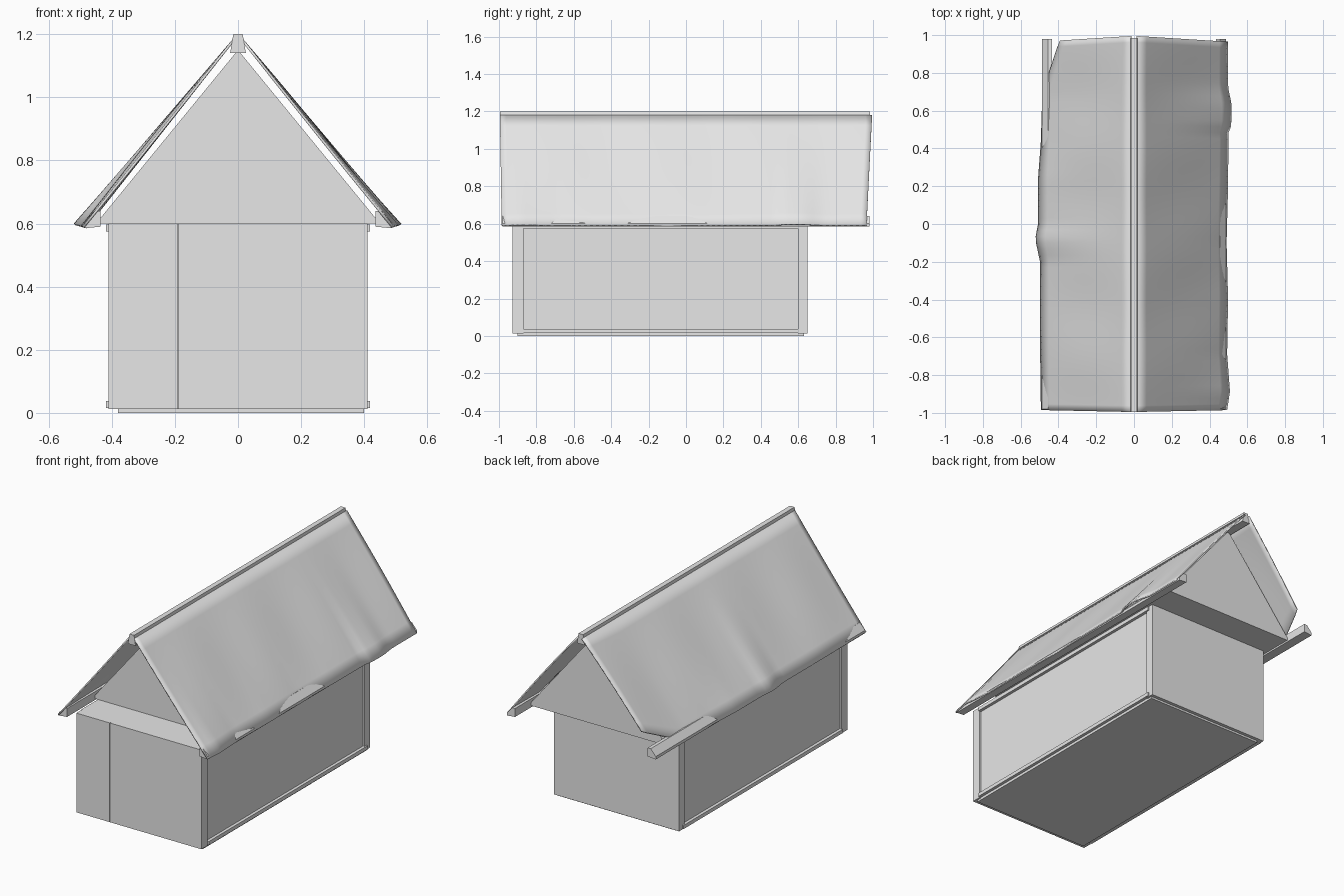
import bpy
import bmesh
import math

cube = bpy.data.objects.get("Cube")
if cube:
    bpy.data.objects.remove(cube, do_unlink=True)

grey = bpy.data.materials.new("plain grey")
grey.use_nodes = True
grey.diffuse_color = (0.8, 0.8, 0.8, 1)
grey.node_tree.nodes["Principled BSDF"].inputs["Base Color"].default_value = (0.8, 0.8, 0.8, 1)


def finish(name, bm):
    bmesh.ops.recalc_face_normals(bm, faces=bm.faces)
    mesh = bpy.data.meshes.new(name)
    bm.to_mesh(mesh)
    bm.free()
    mesh.materials.append(grey)
    obj = bpy.data.objects.new(name, mesh)
    bpy.context.collection.objects.link(obj)
    return obj


def prism(name, profile, y0, y1):
    """Extrude an x-z outline along y."""
    bm = bmesh.new()
    face = bm.faces.new([bm.verts.new((x, y0, z)) for x, z in profile])
    ext = bmesh.ops.extrude_face_region(bm, geom=[face])["geom"]
    moved = [v for v in ext if isinstance(v, bmesh.types.BMVert)]
    bmesh.ops.translate(bm, verts=moved, vec=(0, y1 - y0, 0))
    return finish(name, bm)


def box(name, x0, x1, y0, y1, z0, z1):
    return prism(name, [(x0, z0), (x1, z0), (x1, z1), (x0, z1)], y0, y1)


def lookup(table, y):
    """Piecewise linear value along the roof."""
    for (a, va), (b, vb) in zip(table, table[1:]):
        if y <= b:
            return va + (vb - va) * max(0, y - a) / (b - a)
    return table[-1][1]


def roof_sheet(name, side, eave, length):
    """Thin sagging sheet from the ridge to an uneven eave."""
    bm = bmesh.new()
    rows, cols = 60, 10
    grid = []
    for i in range(rows + 1):
        s = -1 + 2 * i / rows
        reach = lookup(length, s)
        row = []
        for j in range(cols + 1):
            t = reach * j / cols
            bulge = (lookup(eave, s) - 0.5) * t * t
            ripple = 0.003 * math.sin(11 * s + 3 * side) * math.sin(math.pi * t)
            x = 0.015 + 0.485 * t + bulge + ripple
            z = 1.18 - 0.588 * t + 0.3 * bulge + ripple
            y = s * (0.995 - (0.03 if s > 0 else 0.01) * t)
            row.append(bm.verts.new((side * x, y, z)))
        grid.append(row)
    for a, b in zip(grid, grid[1:]):
        for j in range(cols):
            bm.faces.new((a[j], a[j + 1], b[j + 1], b[j]))
    sheet = finish(name, bm)
    solid = sheet.modifiers.new("thickness", "SOLIDIFY")
    solid.thickness = 0.008
    solid.offset = 0
    bpy.ops.object.select_all(action="DESELECT")
    sheet.select_set(True)
    bpy.context.view_layer.objects.active = sheet
    bpy.ops.object.shade_smooth_by_angle(angle=math.radians(30))
    return sheet


# Body: floor, walls and the front seam between two panels
box("floor", -0.38, 0.4, -0.9, 0.63, 0, 0.014)
box("walls", -0.4, 0.4, -0.92, 0.65, 0.012, 0.6)
box("front_panel_narrow", -0.4, -0.192, -0.928, -0.92, 0.012, 0.6)
box("front_panel_wide", -0.188, 0.4, -0.928, -0.92, 0.012, 0.6)

# Side framing: corner posts and rails, mirrored
for side, tag in ((1, "left"), (-1, "right")):
    x0, x1 = sorted((side * 0.398, side * 0.41))
    box("front_post_" + tag, x0, x1, -0.928, -0.87, 0.012, 0.6)
    box("back_post_" + tag, x0, x1, 0.6, 0.65, 0.012, 0.6)
    x0, x1 = sorted((side * 0.398, side * 0.418))
    box("bottom_rail_" + tag, x0, x1, -0.87, 0.62, 0.016, 0.038)
    box("top_rail_" + tag, x0, x1, -0.87, 0.62, 0.575, 0.597)

# Attic with gables set back under the roof
prism("attic", [(-0.45, 0.6), (0.45, 0.6), (0, 1.15)], -0.72, 0.83)

# Ridge and eave beams
prism("ridge_beam", [(-0.025, 1.14), (0.025, 1.14), (0.015, 1.2), (-0.015, 1.2)], -0.995, 0.985)
for side, tag in ((1, "left"), (-1, "right")):
    outline = [(0.435, 0.59), (0.488, 0.585), (0.488, 0.602), (0.455, 0.64), (0.435, 0.64)]
    prism("eave_beam_" + tag, [(side * x, z) for x, z in outline], -0.98, 0.98)

# Worn roof sheets
roof_sheet("roof_left", 1,
           [(-1, 0.49), (-0.9, 0.505), (-0.7, 0.49), (-0.4, 0.495), (-0.1, 0.487), (0.2, 0.495),
            (0.5, 0.497), (0.54, 0.512), (0.65, 0.515), (0.75, 0.495), (1, 0.495)],
           [(-1, 1), (1, 1)])
roof_sheet("roof_right", -1,
           [(-1, 0.49), (-0.6, 0.495), (-0.2, 0.495), (-0.08, 0.52), (0, 0.505), (0.25, 0.505),
            (0.45, 0.49), (0.7, 0.483), (1, 0.49)],
           [(-1, 1), (0.72, 1), (0.98, 0.8), (1, 0.78)])
